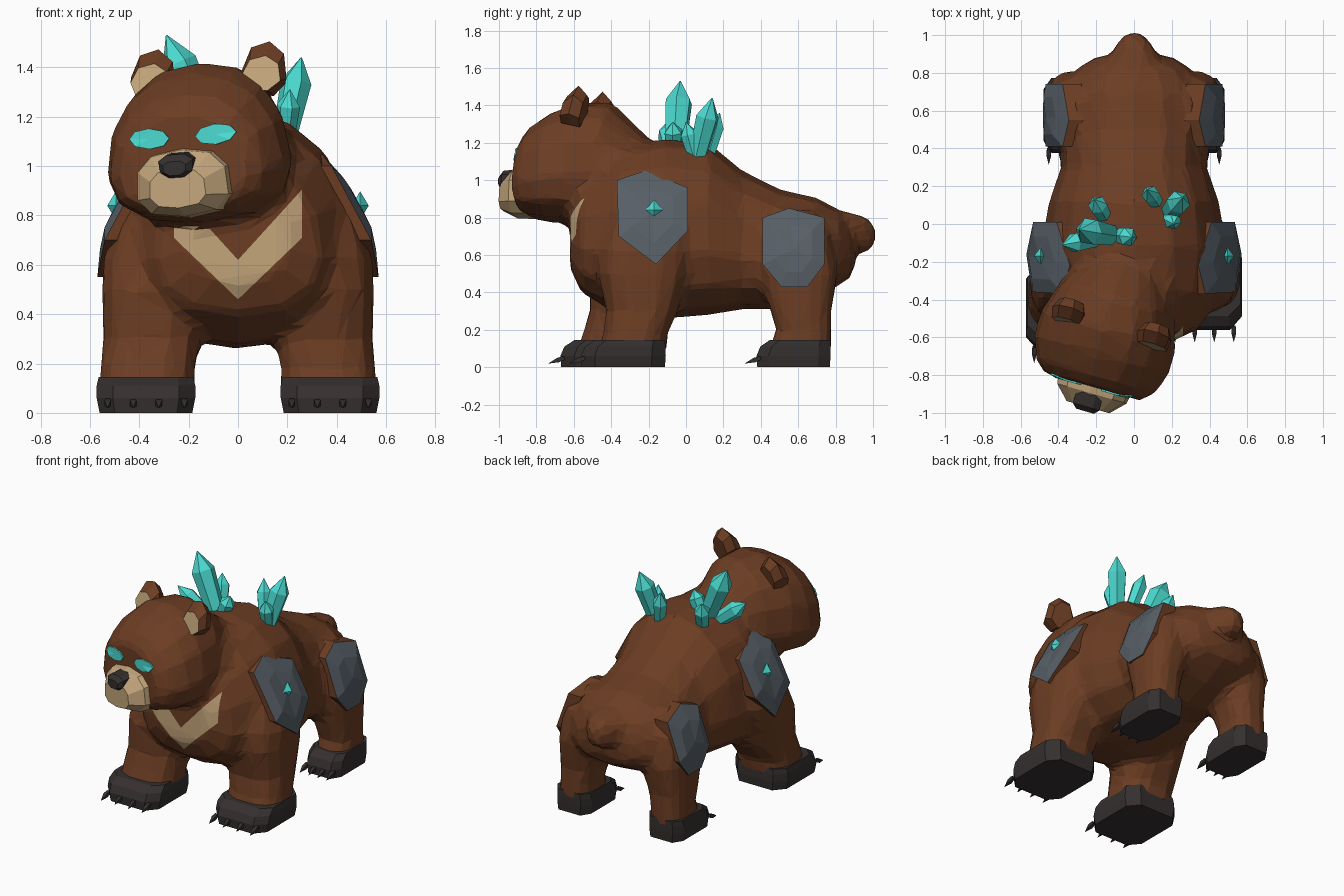
import bpy, bmesh
from math import sin, cos, pi, radians, copysign
from mathutils import Vector, Matrix
from mathutils.bvhtree import BVHTree

cube = bpy.data.objects.get("Cube")
if cube:
    bpy.data.objects.remove(cube, do_unlink=True)


def material(name, rgb):
    m = bpy.data.materials.new(name)
    m.use_nodes = True
    m.diffuse_color = (*rgb, 1)
    m.node_tree.nodes["Principled BSDF"].inputs["Base Color"].default_value = (*rgb, 1)
    return m


BROWN = material("brown fur", (0.15, 0.047, 0.017))
TAN = material("tan fur", (0.55, 0.38, 0.2))
DARK = material("charcoal", (0.036, 0.029, 0.029))
STONE = material("grey stone", (0.095, 0.115, 0.135))
TEAL = material("teal crystal", (0.07, 0.7, 0.63))


def finish(name, bm, *mats):
    bmesh.ops.recalc_face_normals(bm, faces=bm.faces)
    me = bpy.data.meshes.new(name)
    for m in mats:
        me.materials.append(m)
    bm.to_mesh(me)
    bm.free()
    ob = bpy.data.objects.new(name, me)
    bpy.context.collection.objects.link(ob)
    return ob


def loft(bm, axis, rings, n=12, power=0.8, taper=0.0, mat=None):
    """Closed skin over rings (x, y, z, radius x, other radius) across an axis."""
    loops = []
    for x, y, z, r1, r2 in rings:
        loop = []
        for i in range(n):
            a = 2 * pi * (i + 0.5) / n
            c = copysign(abs(cos(a)) ** power, cos(a)) * r1
            s = copysign(abs(sin(a)) ** power, sin(a))
            c *= 1 - taper * s
            s *= r2
            p = Vector((x + c, y, z + s) if axis == "y" else (x + c, y + s, z))
            loop.append(bm.verts.new(mat @ p if mat else p))
        loops.append(loop)
    for a, b in zip(loops, loops[1:]):
        for i in range(n):
            j = (i + 1) % n
            bm.faces.new((a[i], a[j], b[j], b[i]))
    return bm.faces.new(loops[0]), bm.faces.new(loops[-1])


def spike(bm, base, tip, r, shoulder=0.72, n=6):
    """Prism that ends in a point."""
    base, tip = Vector(base), Vector(tip)
    d = tip - base
    m = Matrix.Translation(base) @ d.to_track_quat("Z", "Y").to_matrix().to_4x4()
    h = d.length
    loft(bm, "z", [(0, 0, 0, r * 0.75, r * 0.75), (0, 0, h * shoulder, r, r),
                   (0, 0, h, r * 0.04, r * 0.04)], n, 1, 0, m)


HEAD = (Matrix.Translation((-0.12, -0.49, 1.07)) @ Matrix.Rotation(radians(-16), 4, "Z")
        @ Matrix.Rotation(radians(-4), 4, "Y"))
STEP = {1: 0, -1: -0.11}  # one front leg strides forward

# Body volumes: torso, neck, tail, head, legs
bm = bmesh.new()
loft(bm, "y", [(0, -0.62, 0.72, 0.2, 0.19), (0, -0.56, 0.71, 0.33, 0.31),
               (0, -0.36, 0.73, 0.45, 0.45), (0, -0.12, 0.74, 0.48, 0.48),
               (0, 0.12, 0.74, 0.44, 0.46), (0, 0.3, 0.68, 0.38, 0.37),
               (0, 0.5, 0.63, 0.39, 0.32), (0, 0.7, 0.64, 0.37, 0.265),
               (0, 0.82, 0.64, 0.3, 0.2), (0, 0.88, 0.62, 0.21, 0.14),
               (0, 0.9, 0.62, 0.12, 0.09)], 14, 0.85, 0.16)
loft(bm, "y", [(0, -0.1, 0.88, 0.34, 0.32), (-0.07, -0.45, 0.96, 0.32, 0.27)])
loft(bm, "y", [(0, 0.76, 0.73, 0.17, 0.13), (0, 0.88, 0.72, 0.14, 0.11),
               (0, 0.96, 0.71, 0.09, 0.1), (0, 1.01, 0.7, 0.045, 0.055)], 8)
loft(bm, "y", [(0, 0.3, 0, 0.18, 0.15), (0, 0.1, 0.03, 0.31, 0.31),
               (0, -0.08, 0.025, 0.365, 0.325), (0, -0.21, 0.0, 0.365, 0.3),
               (0, -0.33, -0.03, 0.32, 0.25), (0, -0.385, -0.05, 0.26, 0.2)],
     14, 0.82, 0.16, HEAD)
for s in (1, -1):
    d = STEP[s]
    loft(bm, "z", [(s * 0.37, -0.29 + d, 0.08, 0.2, 0.19), (s * 0.365, -0.27 + d, 0.18, 0.195, 0.175),
                   (s * 0.35, -0.235 + d * 0.8, 0.3, 0.2, 0.195),
                   (s * 0.345, -0.23 + d * 0.4, 0.5, 0.21, 0.245),
                   (s * 0.335, -0.22, 0.62, 0.215, 0.25),
                   (s * 0.3, -0.19, 0.8, 0.195, 0.23), (s * 0.24, -0.18, 1.0, 0.12, 0.16)],
         12, 0.75)
    loft(bm, "z", [(s * 0.35, 0.61, 0.08, 0.125, 0.17), (s * 0.345, 0.63, 0.2, 0.12, 0.15),
                   (s * 0.335, 0.615, 0.3, 0.135, 0.165),
                   (s * 0.31, 0.6, 0.5, 0.16, 0.215), (s * 0.28, 0.58, 0.7, 0.165, 0.2),
                   (s * 0.2, 0.57, 0.84, 0.11, 0.13)], 12, 0.75)
body = finish("body", bm, BROWN, TAN)

# Fuse the volumes into one faceted skin
fuse = body.modifiers.new("fuse", "REMESH")
fuse.mode = "VOXEL"
fuse.voxel_size = 0.03
soften = body.modifiers.new("soften", "SMOOTH")
soften.iterations = 1
facet = body.modifiers.new("facet", "DECIMATE")
facet.ratio = 0.09
deps = bpy.context.evaluated_depsgraph_get()
skin = bpy.data.meshes.new_from_object(body.evaluated_get(deps))
body.modifiers.clear()
body.data = skin
skin.materials.clear()
for m in (BROWN, TAN):
    skin.materials.append(m)
bm = bmesh.new()
bm.from_mesh(skin)
tree = BVHTree.FromBMesh(bm)


# Chest chevron cut into the skin
def chest_cut(point, normal, side):
    faces = [f for f in bm.faces if f.calc_center_median().y < -0.3
             and f.calc_center_median().x * side >= 0 and f.normal.y < 0
             and 0.35 < f.calc_center_median().z < 1]
    geom = faces + list({e for f in faces for e in f.edges}) + list({v for f in faces for v in f.verts})
    bmesh.ops.bisect_plane(bm, geom=geom, plane_co=point, plane_no=normal)


chest_cut((0, 0, 0), (1, 0, 0), 0)
for s in (1, -1):
    chest_cut((0, 0, 0.46), (-0.96 * s, 0, 1), s)
    chest_cut((0, 0, 0.62), (-1.1 * s, 0, 1), s)
    chest_cut((0.26 * s, 0, 0), (1, 0, 0), s)
bm.normal_update()
for f in bm.faces:
    c, n = f.calc_center_median(), f.normal
    x = abs(c.x)
    band = 0.46 + 0.96 * x < c.z < min(0.62 + 1.1 * x, 0.9)
    f.material_index = int(band and x < 0.26 and -0.68 < c.y < -0.35 and n.y < -0.2 and n.z > -0.75)
    f.smooth = False
bm.to_mesh(skin)
bm.free()

# Muzzle and nose
bm = bmesh.new()
loft(bm, "y", [(0, -0.28, -0.13, 0.215, 0.15), (0, -0.42, -0.14, 0.195, 0.135),
               (0, -0.495, -0.16, 0.12, 0.08)], 10, 0.75, 0.05, HEAD)
finish("muzzle", bm, TAN)
bm = bmesh.new()
loft(bm, "y", [(0, -0.41, -0.06, 0.07, 0.05), (0, -0.495, -0.07, 0.075, 0.05),
               (0, -0.52, -0.08, 0.05, 0.03)], 8, 0.8, -0.1, HEAD)
finish("nose", bm, DARK)

# Ears with inset inner faces, and eyes laid on the face
for s, side in ((1, "left"), (-1, "right")):
    bm = bmesh.new()
    m = HEAD @ Matrix.Translation((s * 0.235 + 0.035, -0.03, 0.31)) @ Matrix.Rotation(radians(-12), 4, "X")
    front = loft(bm, "y", [(0, 0.05, -0.02, 0.07, 0.09), (0, -0.005, 0, 0.095, 0.11),
                           (0, -0.055, -0.035, 0.083, 0.075)], 7, 0.9, 0.12, m)[1]
    front.material_index = 1
    finish(side + "_ear", bm, BROWN, TAN)

    bm = bmesh.new()
    ahead = (HEAD.to_3x3() @ Vector((0, 1, 0))).normalized()

    def on_face(u, w):
        start = HEAD @ Vector((u, -0.9, w))
        hit = tree.ray_cast(start, ahead)[0]
        return bm.verts.new(hit - ahead * 0.009)

    eye_x = 0.005 + s * 0.14
    hub = on_face(eye_x, 0.05)
    rim = [on_face(eye_x + 0.085 * cos(i * pi / 4), 0.05 + 0.042 * sin(i * pi / 4)
                   + s * 0.004 * cos(i * pi / 4)) for i in range(8)]
    for i in range(8):
        bm.faces.new((hub, rim[i], rim[(i + 1) % 8]))
    out = bmesh.ops.extrude_face_region(bm, geom=bm.faces[:])["geom"]
    bmesh.ops.translate(bm, vec=ahead * 0.009, verts=[v for v in out if isinstance(v, bmesh.types.BMVert)])
    finish(side + "_eye", bm, TEAL)


# Stone armour plates that follow the flanks
def armour(name, s, outline, slope):
    def bulge(z):
        for (z0, x0), (z1, x1) in zip(slope, slope[1:]):
            if z <= z1:
                break
        return x0 + (x1 - x0) * (z - z0) / (z1 - z0)

    bm = bmesh.new()
    k = len(outline)
    cy, cz = (sum(p[i] for p in outline) / k for i in (0, 1))
    rows = []
    for scale, depth in ((1, -0.1), (1, 0), (0.6, 0.012)):
        row = []
        for y, z in outline:
            y, z = cy + (y - cy) * scale, cz + (z - cz) * scale
            row.append(bm.verts.new((s * (bulge(z) + depth), y, z)))
        rows.append(row)
    for level, (a, b) in enumerate(zip(rows, rows[1:])):
        for i in range(k):
            j = (i + 1) % k
            bm.faces.new((a[i], a[j], b[j], b[i])).material_index = level
    hub = bm.verts.new((s * (bulge(cz) + 0.014), cy, cz))
    for i in range(k):
        bm.faces.new((rows[2][i], rows[2][(i + 1) % k], hub)).material_index = 1
    bm.faces.new(rows[0])
    finish(name, bm, BROWN, STONE)


for s, side in ((1, "left"), (-1, "right")):
    armour(side + "_shoulder_plate", s,
           [(-0.37, 1.0), (-0.22, 1.05), (0.01, 0.96), (0.01, 0.73), (-0.16, 0.55), (-0.36, 0.7)],
           [(0.55, 0.57), (0.75, 0.53), (0.92, 0.44), (1.05, 0.34)])
    armour(side + "_hip_plate", s,
           [(0.41, 0.8), (0.55, 0.85), (0.74, 0.8), (0.74, 0.55), (0.65, 0.43), (0.51, 0.43), (0.41, 0.55)],
           [(0.43, 0.475), (0.6, 0.465), (0.72, 0.43), (0.85, 0.345)])
    # Gem set in the shoulder plate
    bm = bmesh.new()
    bmesh.ops.create_uvsphere(bm, u_segments=4, v_segments=2, radius=0.058,
                              matrix=Matrix.Translation((s * 0.495, -0.17, 0.84)) @ Matrix.Diagonal((0.6, 0.8, 1, 1)))
    finish(side + "_shoulder_gem", bm, TEAL)

    # Paws and claws
    for part, x, y, rx, ry in (("front", 0.373, -0.335 + STEP[s], 0.207, 0.235), ("back", 0.35, 0.575, 0.135, 0.205)):
        bm = bmesh.new()
        loft(bm, "z", [(s * x, y, 0, rx * 0.94, ry * 0.98), (s * x, y, 0.06, rx, ry),
                       (s * x, y + 0.01, 0.11, rx, ry * 0.95),
                       (s * x, y + 0.035, 0.145, rx * 0.96, ry * 0.82)], 8, 0.45)
        finish(f"{side}_{part}_paw", bm, DARK)
        bm = bmesh.new()
        for i in range(4):
            cx = s * x + rx * (i - 1.5) * 0.5
            spike(bm, (cx, y - ry + 0.03, 0.05), (cx, y - ry - 0.055, 0.02), 0.018, 0.4, 4)
        finish(f"{side}_{part}_claws", bm, DARK)

# Crystal clusters on the back
clusters = {
    "right_crystals": [((-0.11, -0.06, 1.13), (-0.29, -0.03, 1.53), 0.075),
                       ((-0.15, -0.07, 1.11), (-0.38, -0.11, 1.3), 0.055),
                       ((-0.15, 0.03, 1.11), (-0.21, 0.13, 1.34), 0.052),
                       ((-0.09, -0.06, 1.13), (-0.01, -0.07, 1.31), 0.052)],
    "left_crystals": [((0.18, 0.05, 1.08), (0.257, 0.14, 1.44), 0.064),
                      ((0.13, 0.1, 1.08), (0.07, 0.18, 1.36), 0.048),
                      ((0.19, 0.06, 1.08), (0.21, 0.0, 1.31), 0.048)]}
for name, items in clusters.items():
    bm = bmesh.new()
    for base, tip, r in items:
        spike(bm, base, tip, r)
    finish(name, bm, TEAL)
